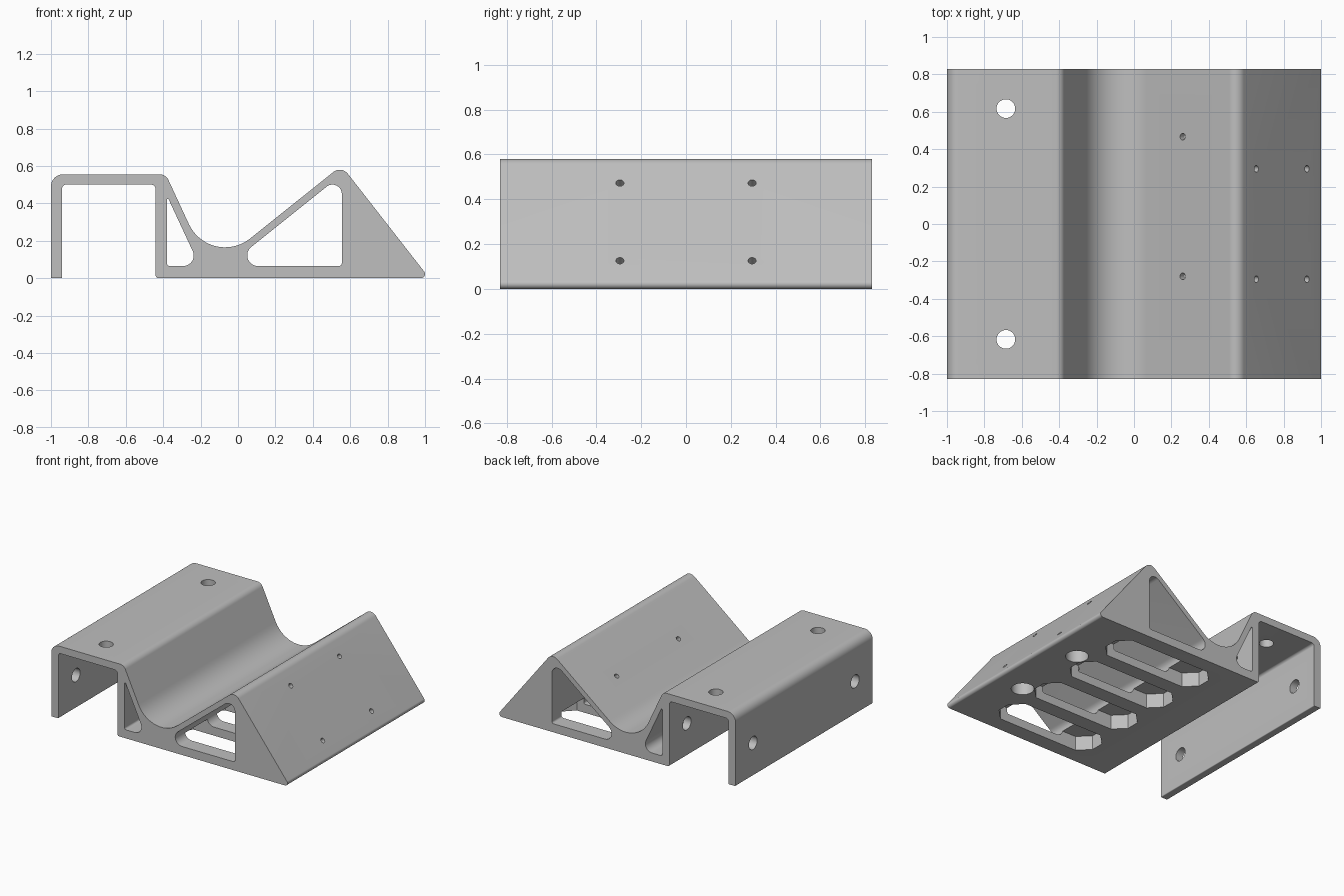
import bpy, bmesh, math
from mathutils import Vector

old = bpy.data.objects.get("Cube")
if old:
    bpy.data.objects.remove(old, do_unlink=True)

HALF = 0.83  # half length along y

grey = bpy.data.materials.new("plain grey")
grey.use_nodes = True
COLOUR = (0.52, 0.52, 0.52, 1)
grey.diffuse_color = COLOUR
grey.node_tree.nodes["Principled BSDF"].inputs["Base Color"].default_value = COLOUR


def fillet(corners):
    """Round each (a, b, radius) corner of a closed polygon."""
    out, n = [], len(corners)
    for i, (a, b, r) in enumerate(corners):
        p = Vector((a, b))
        u = (Vector(corners[i - 1][:2]) - p).normalized()
        v = (Vector(corners[(i + 1) % n][:2]) - p).normalized()
        if r == 0:
            out.append(p)
            continue
        half = u.angle(v) / 2
        centre = p + (u + v).normalized() * r / math.sin(half)
        start = p + u * r / math.tan(half) - centre
        end = p + v * r / math.tan(half) - centre
        sweep = end.angle_signed(start)
        steps = max(4, round(abs(sweep) / math.radians(7)))
        for k in range(steps + 1):
            t = sweep * k / steps
            c, s = math.cos(t), math.sin(t)
            out.append(centre + Vector((start.x * c - start.y * s,
                                        start.x * s + start.y * c)))
    return out


def prism(name, points, to_3d, offset):
    """Extrude a 2D outline along an offset vector."""
    bm = bmesh.new()
    face = bm.faces.new([bm.verts.new(to_3d(p)) for p in points])
    ext = bmesh.ops.extrude_face_region(bm, geom=[face])
    verts = [g for g in ext["geom"] if isinstance(g, bmesh.types.BMVert)]
    bmesh.ops.translate(bm, verts=verts, vec=offset)
    bmesh.ops.recalc_face_normals(bm, faces=bm.faces[:])
    mesh = bpy.data.meshes.new(name)
    bm.to_mesh(mesh)
    bm.free()
    mesh.materials.append(grey)
    obj = bpy.data.objects.new(name, mesh)
    bpy.context.collection.objects.link(obj)
    return obj


def along_y(name, corners, half):
    return prism(name, fillet(corners), lambda p: (p.x, -half, p.y), (0, 2 * half, 0))


def drill(start, direction, depth, radius):
    """Cylinder cutter running from start along direction."""
    d = Vector(direction).normalized()
    turn = d.to_track_quat("Z", "Y")
    ring = [Vector((radius * math.cos(k * math.tau / 32),
                    radius * math.sin(k * math.tau / 32))) for k in range(32)]
    return prism("drill_cutter", ring,
                 lambda p: Vector(start) + turn @ Vector((p.x, p.y, 0)), d * depth)


# Main body: channel on the left, valley in the middle, wedge on the right
body = along_y("bracket_body", [
    (-1, 0, 0.006), (-1, 0.555, 0.065), (-0.386, 0.555, 0.05), (-0.148, 0.042, 0.213),
    (0.553, 0.602, 0.055), (1.023, 0, 0.022), (-0.44, 0, 0.015),
    (-0.44, 0.5, 0.025), (-0.94, 0.5, 0.02), (-0.94, 0, 0.006)], HALF)

# Lengthwise windows
cutters = [
    along_y("small_window_cutter", [
        (-0.38, 0.065, 0.015), (-0.38, 0.441, 0.005), (-0.205, 0.065, 0.056)], 1),
    along_y("large_window_cutter", [
        (-0.056, 0.065, 0.057), (0.555, 0.554, 0.05), (0.555, 0.065, 0.015)], 1)]

# Chamfered pockets in the underside
X0, X1, W, C = -0.15, 0.70, 0.135, 0.085
pocket = [(X0 + C, -W), (X1 - C, -W), (X1, -W + C), (X1, W - C),
          (X1 - C, W), (X0 + C, W), (X0, W - C), (X0, -W + C)]
for i in range(4):
    y = (i - 1.5) * 0.385
    cutters.append(prism("pocket_cutter", [Vector(p) for p in pocket],
                         lambda p: (p.x, p.y + y, -0.05), (0, 0, 0.16)))

for side in (-1, 1):
    # Mounting holes through the channel top and both channel walls
    cutters.append(drill((-0.685, side * 0.617, 0.7), (0, 0, -1), 0.3, 0.05))
    cutters.append(drill((-1.1, side * 0.617, 0.25), (1, 0, 0), 0.75, 0.05))
    # Round recesses under the wedge
    cutters.append(drill((0.765, side * 0.295, -0.05), (0, 0, 1), 0.15, 0.08))
    # Screw holes square to the outer slope
    for x, z in ((0.655, 0.473), (0.925, 0.126)):
        n = Vector((0.788, 0, 0.616))
        cutters.append(drill(Vector((x, side * 0.295, z)) + n * 0.05, -n, 0.2, 0.018))

# Screw holes square to the inner slope
for y in (0.467, -0.28):
    n = Vector((-0.625, 0, 0.781))
    cutters.append(drill(Vector((0.26, y, 0.368)) + n * 0.05, -n, 0.13, 0.018))

# Apply every cut
bpy.context.view_layer.objects.active = body
for cutter in cutters:
    mod = body.modifiers.new("cut", "BOOLEAN")
    mod.operation = "DIFFERENCE"
    mod.solver = "EXACT"
    mod.object = cutter
    bpy.ops.object.modifier_apply(modifier=mod.name)
    bpy.data.objects.remove(cutter, do_unlink=True)

bpy.ops.object.select_all(action="DESELECT")
body.select_set(True)
bpy.ops.object.shade_smooth_by_angle(angle=math.radians(25))
